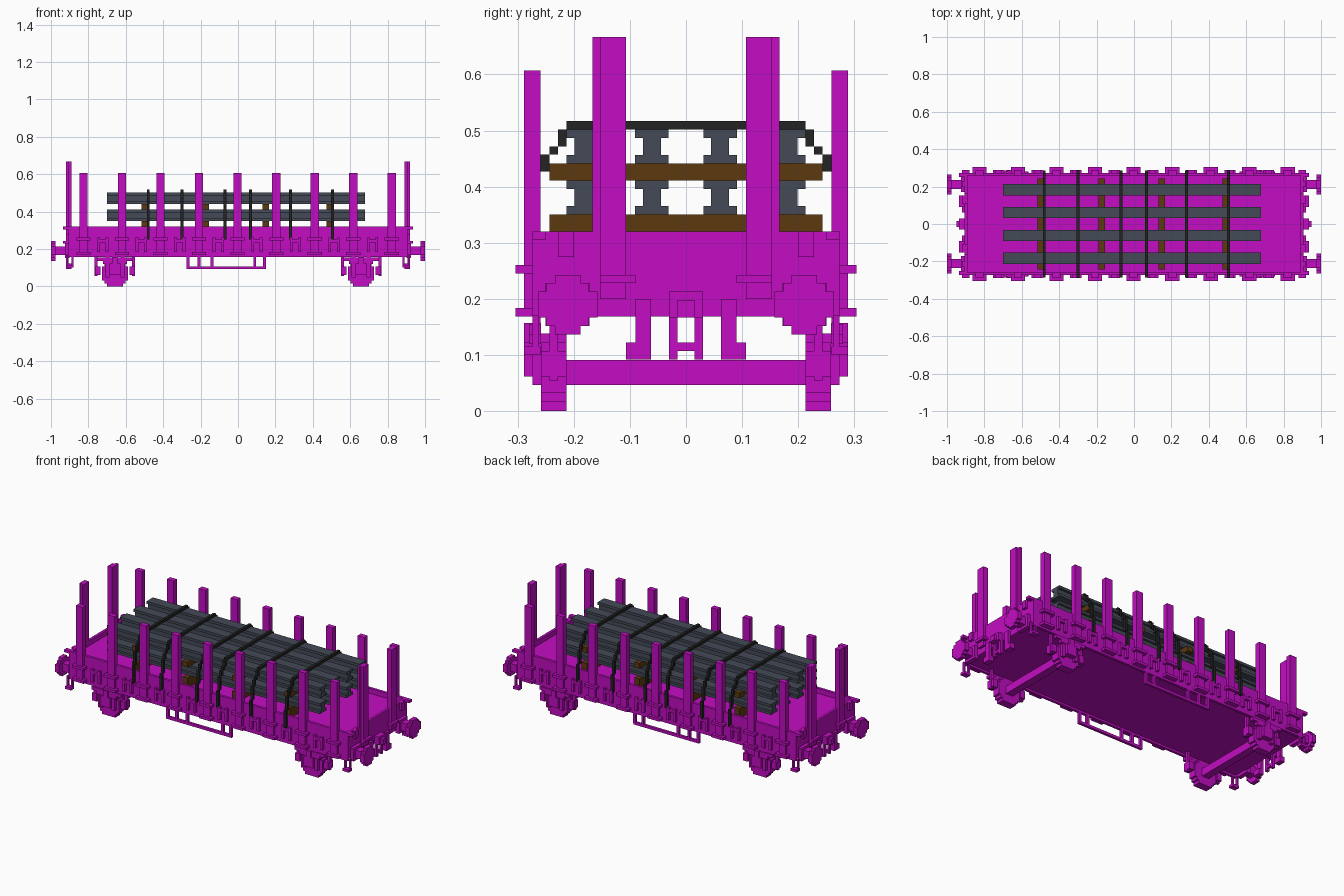
import bpy, bmesh
from mathutils import Matrix, Vector

cube = bpy.data.objects.get("Cube")
if cube:
    bpy.data.objects.remove(cube, do_unlink=True)


def material(name, rgb):
    m = bpy.data.materials.new(name)
    m.use_nodes = True
    m.diffuse_color = (*rgb, 1)
    m.node_tree.nodes["Principled BSDF"].inputs["Base Color"].default_value = (*rgb, 1)
    return m


MAGENTA = material("magenta_paint", (0.54, 0.004, 0.54))
STEEL = material("blue_grey_steel", (0.056, 0.067, 0.093))
WOOD = material("brown_wood", (0.107, 0.042, 0.005))
BLACK = material("black_strap", (0.017, 0.017, 0.017))
V = 0.0152  # block unit


def part(name, boxes, mat, mirror_x=False, mirror_y=False):
    """One object made of boxes (x0, x1, y0, y1, z0, z1), optionally mirrored."""
    if mirror_x:
        boxes = boxes + [(-b[1], -b[0], *b[2:]) for b in boxes]
    if mirror_y:
        boxes = boxes + [(b[0], b[1], -b[3], -b[2], b[4], b[5]) for b in boxes]
    bm = bmesh.new()
    for x0, x1, y0, y1, z0, z1 in boxes:
        centre = Vector((x0 + x1, y0 + y1, z0 + z1)) / 2
        size = Matrix.Diagonal((x1 - x0, y1 - y0, z1 - z0, 1))
        bmesh.ops.create_cube(bm, size=1, matrix=Matrix.Translation(centre) @ size)
    mesh = bpy.data.meshes.new(name)
    bm.to_mesh(mesh)
    bm.free()
    mesh.materials.append(mat)
    obj = bpy.data.objects.new(name, mesh)
    bpy.context.collection.objects.link(obj)
    return obj


# Wagon bed: floor, side boards and end boards
part("floor", [(-0.89, 0.89, -0.26, 0.26, 0.169, 0.29)], MAGENTA)
part("side_boards", [(-0.905, 0.905, 0.259, 0.274, 0.157, 0.32)], MAGENTA, mirror_y=True)
part("end_boards", [(0.89, 0.905, -0.259, 0.259, 0.169, 0.32)], MAGENTA, mirror_x=True)
part("end_ledges", [(0.905, 0.92, 0.2, 0.228, 0.275, 0.32),
                    (0.905, 0.92, 0.09, 0.153, 0.228, 0.243),
                    (0.92, 0.935, 0.09, 0.153, 0.228, 0.243),
                    (0.905, 0.935, 0.25, 0.274, 0.305, 0.32)],
     MAGENTA, mirror_x=True, mirror_y=True)

# Side stakes with their pocket brackets
stake_x = [-0.826 + i * 0.206 for i in range(9)]
stakes, brackets = [], []
for x in stake_x:
    stakes.append((x - 0.022, x + 0.022, 0.259, 0.289, 0.169, 0.607))
    for z in (0.169, 0.245):
        brackets.append((x - 0.038, x + 0.038, 0.274, 0.304, z, z + V))
part("side_stakes", stakes, MAGENTA, mirror_y=True)
part("stake_brackets", brackets, MAGENTA, mirror_y=True)

# Lashing rings and ribs on the side boards between the stakes
ribs = []
for x in (a + 0.103 for a in stake_x[:-1]):
    ribs += [(x - 0.03, x - 0.015, 0.274, 0.289, 0.185, 0.26),
             (x + 0.015, x + 0.03, 0.274, 0.289, 0.185, 0.26),
             (x - 0.03, x + 0.03, 0.274, 0.289, 0.235, 0.25)]
part("side_ribs", ribs, MAGENTA, mirror_y=True)

# Tall angle stakes on both ends
part("end_stakes", [(0.905, 0.92, 0.107, 0.153, 0.2, 0.667),
                    (0.89, 0.905, 0.107, 0.167, 0.2, 0.667)],
     MAGENTA, mirror_x=True, mirror_y=True)


# Buffers: shaft, collar and stepped round plate
def disc(x0, x1, y, z, r):
    return [(x0, x1, y - a * r, y + a * r, z - b * r, z + b * r)
            for a, b in ((1, 0.43), (0.72, 0.72), (0.43, 1))]


part("buffers", [(0.9, 0.98, 0.188, 0.234, 0.167, 0.213),
                 (0.9, 0.925, 0.172, 0.25, 0.152, 0.228)]
     + disc(0.975, 1.0, 0.211, 0.19, 0.053), MAGENTA, mirror_x=True, mirror_y=True)

# Coupling link and brake hoses hanging from both ends
part("couplings", [(0.905, 0.935, -0.03, 0.03, 0.167, 0.213),
                   (0.905, 0.92, -0.03, -0.015, 0.092, 0.167),
                   (0.905, 0.92, 0.015, 0.03, 0.092, 0.167),
                   (0.905, 0.92, -0.015, 0.015, 0.107, 0.122),
                   (0.92, 0.95, -0.015, 0.015, 0.167, 0.198)], MAGENTA, mirror_x=True)
part("brake_hoses", [(0.905, 0.92, 0.062, 0.09, 0.092, 0.2),
                     (0.89, 0.92, 0.062, 0.107, 0.092, 0.122)],
     MAGENTA, mirror_x=True, mirror_y=True)

# Corner steps below the ends
part("corner_steps", [(0.88, 0.89, 0.262, 0.274, 0.1, 0.17),
                      (0.91, 0.92, 0.262, 0.274, 0.1, 0.17),
                      (0.88, 0.92, 0.259, 0.289, 0.1, 0.115)],
     MAGENTA, mirror_x=True, mirror_y=True)

# Wheelsets: stepped wheels, axles, axle boxes, springs and brake hangers
WX = 0.658
wheels = [(WX + s * a, WX + s * a + w, 0.213, 0.258, z0, z1)
          for s, a, w, z0, z1 in ((-1, 0.043, 0.086, 0, 0.138),
                                  (-1, 0.056, 0.112, 0.016, 0.122),
                                  (-1, 0.069, 0.138, 0.032, 0.106))]
part("wheels", wheels, MAGENTA, mirror_x=True, mirror_y=True)
part("axles", [(WX - 0.022, WX + 0.022, -0.215, 0.215, 0.047, 0.091)], MAGENTA, mirror_x=True)
part("axle_boxes", [(WX - 0.03, WX + 0.03, 0.258, 0.289, 0.062, 0.122),
                    (WX - 0.05, WX - 0.03, 0.258, 0.274, 0.047, 0.157),
                    (WX + 0.03, WX + 0.05, 0.258, 0.274, 0.047, 0.157),
                    (WX - 0.015, WX + 0.015, 0.274, 0.289, 0.122, 0.157)],
     MAGENTA, mirror_x=True, mirror_y=True)
part("leaf_springs", [(WX - 0.095, WX + 0.095, 0.258, 0.28, 0.137, 0.155),
                      (WX - 0.065, WX + 0.065, 0.258, 0.28, 0.12, 0.137)],
     MAGENTA, mirror_x=True, mirror_y=True)
hangers = []
for s in (-1, 1):
    x = WX + s * 0.1
    hangers += [(x - 0.008, x + 0.008, 0.228, 0.243, 0.055, 0.17),
                (x - 0.015 - s * 0.008, x + 0.015 - s * 0.008, 0.213, 0.258, 0.062, 0.107)]
part("brake_hangers", hangers, MAGENTA, mirror_x=True, mirror_y=True)

# Open frames hanging below the side sills
frame = [(-0.275, 0.15, 0.259, 0.274, 0.092, 0.107)]
for x in (-0.275, -0.216, -0.147, 0.082, 0.135):
    frame.append((x, x + V, 0.259, 0.274, 0.1, 0.17))
part("underframe_rails", frame, MAGENTA, mirror_y=True)

# Load: timber bearers and two layers of steel beams
block_x = (-0.5, -0.173, 0.148, 0.49)
part("lower_bearers", [(x - 0.017, x + 0.017, -0.243, 0.243, 0.285, 0.35) for x in block_x], WOOD)
part("upper_bearers", [(x - 0.017, x + 0.017, -0.243, 0.243, 0.411, 0.441) for x in block_x], WOOD)
for layer, z in (("lower", 0.35), ("upper", 0.441)):
    beams = []
    for y in (0.061, 0.183):
        beams += [(-0.70, 0.68, y - 0.03, y + 0.03, z, z + V),
                  (-0.70, 0.68, y - 0.016, y + 0.016, z + V, z + 0.046),
                  (-0.70, 0.68, y - 0.03, y + 0.03, z + 0.046, z + 0.061)]
    part(layer + "_steel_beams", beams, STEEL, mirror_y=True)

# Lashing straps stepping down over the load to the side boards
straps, tops = [], []
for x in (-0.48, -0.30, -0.07, 0.067, 0.28, 0.505):
    a, b = x - V / 2, x + V / 2
    tops.append((a, b, -0.213, 0.213, 0.502, 0.517))
    straps += [(a, b, 0.213, 0.228, 0.472, 0.502), (a, b, 0.228, 0.243, 0.457, 0.472),
               (a, b, 0.243, 0.259, 0.427, 0.457), (a, b, 0.259, 0.274, 0.35, 0.427),
               (a, b, 0.274, 0.287, 0.25, 0.35)]
part("strap_tops", tops, BLACK)
part("strap_sides", straps, BLACK, mirror_y=True)
